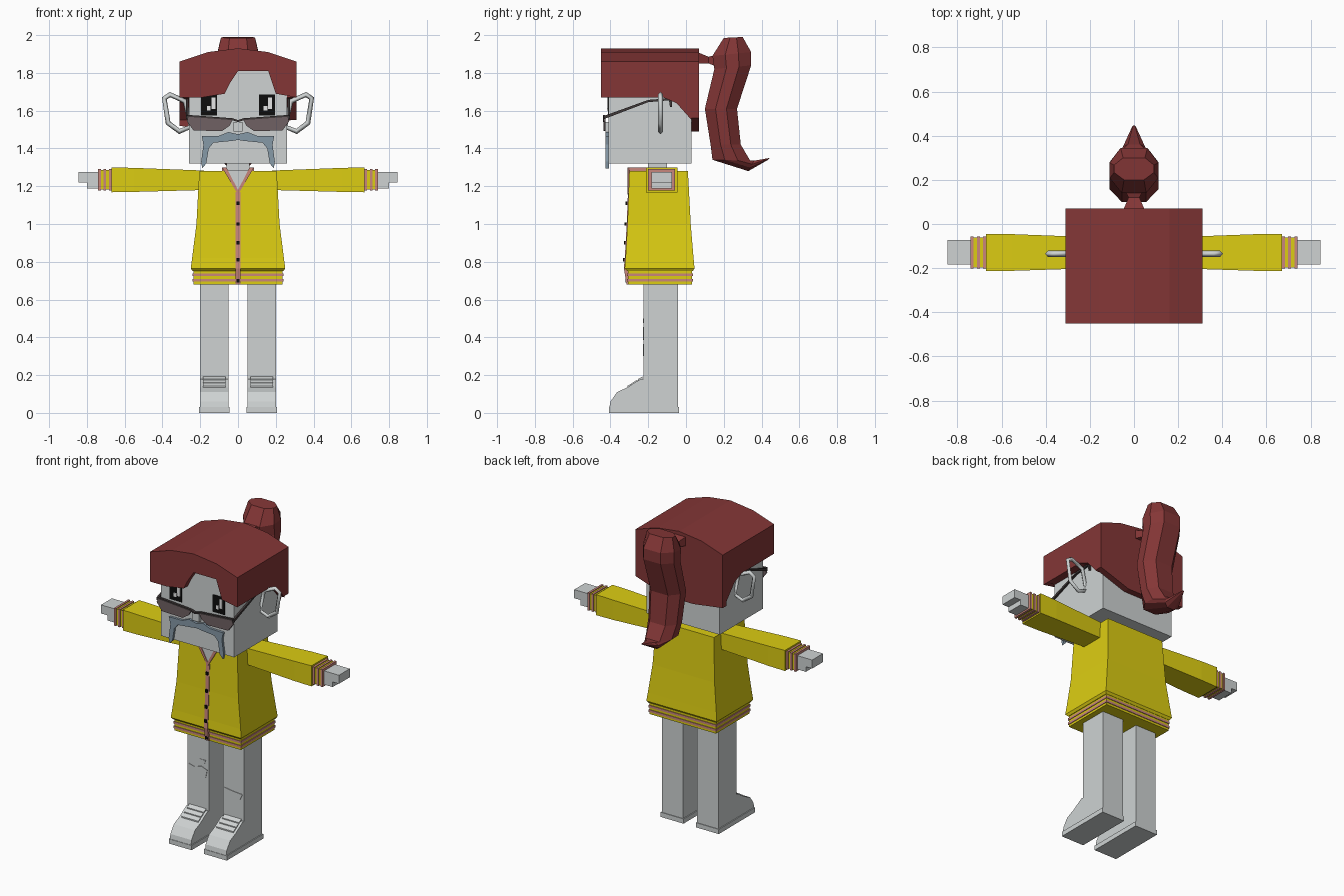
import bpy
import bmesh

cube = bpy.data.objects.get("Cube")
if cube:
    bpy.data.objects.remove(cube)


def material(name, r, g, b):
    m = bpy.data.materials.new(name)
    m.diffuse_color = (r, g, b, 1)
    m.use_nodes = True
    m.node_tree.nodes["Principled BSDF"].inputs["Base Color"].default_value = (r, g, b, 1)
    return m


SKIN = material("pale grey", .62, .65, .65)
HAIR = material("dark red", .23, .037, .037)
COAT = material("yellow", .72, .61, .006)
PINK = material("salmon trim", .58, .24, .2)
BLUE = material("blue grey", .24, .32, .39)
LENS = material("tinted lens", .16, .12, .125)
DARK = material("dark frame", .05, .04, .04)
BLACK = material("black", .004, .004, .004)
WHITE = material("white", .85, .85, .85)


def loft(name, rings, mat, side=1):
    """Skin a series of matching rings and cap both ends; side -1 mirrors in x."""
    bm = bmesh.new()
    loops = [[bm.verts.new((x * side, y, z)) for x, y, z in ring] for ring in rings]
    n = len(loops[0])
    for a, b in zip(loops, loops[1:]):
        for i in range(n):
            j = (i + 1) % n
            bm.faces.new((a[i], a[j], b[j], b[i]))
    bm.faces.new(loops[0])
    bm.faces.new(loops[-1])
    bmesh.ops.recalc_face_normals(bm, faces=bm.faces)
    me = bpy.data.meshes.new(name)
    bm.to_mesh(me)
    bm.free()
    me.materials.append(mat)
    ob = bpy.data.objects.new(name, me)
    bpy.context.collection.objects.link(ob)
    return ob


def prism(name, axis, pts, lo, hi, mat, side=1):
    """Extrude a 2D outline along an axis."""
    place = {"x": lambda u, v, w: (w, u, v),
             "y": lambda u, v, w: (u, w, v),
             "z": lambda u, v, w: (u, v, w)}[axis]
    return loft(name, [[place(u, v, w) for u, v in pts] for w in (lo, hi)], mat, side)


def rect(a0, a1, b0, b1):
    return [(a0, b0), (a1, b0), (a1, b1), (a0, b1)]


def box(name, x0, x1, y0, y1, z0, z1, mat, side=1):
    return prism(name, "z", rect(x0, x1, y0, y1), z0, z1, mat, side)


# Head, neck and nose
box("head", -.26, .26, -.41, .03, 1.32, 1.84, SKIN)
box("neck", -.06, .06, -.2, -.1, 1.25, 1.33, SKIN)
box("nose", -.025, .025, -.43, -.405, 1.49, 1.54, SKIN)

# Hair: arched cap between a cut fringe and a back panel, plus side panels
arch = [(.31, 1.86), (.16, 1.91), (0, 1.93), (-.16, 1.91), (-.31, 1.86)]
prism("hair_cap", "y", arch + [(-.31, 1.82), (.31, 1.82)], -.41, .03, HAIR)
prism("hair_fringe", "y", arch + [(-.31, 1.67), (-.19, 1.67), (-.07, 1.69), (-.04, 1.75), (0, 1.81),
                                  (.16, 1.81), (.2, 1.69), (.31, 1.67)], -.45, -.41, HAIR)
prism("hair_back", "y", arch + [(-.31, 1.52), (-.1, 1.49), (.1, 1.49), (.31, 1.56)], .03, .07, HAIR)
for s, side_name in ((1, "left"), (-1, "right")):
    prism(side_name + "_hair_side", "x", [(-.41, 1.82), (.03, 1.82), (.03, 1.55), (-.05, 1.64),
                                          (-.12, 1.67), (-.41, 1.67)], .26, .31, HAIR, s)

# Ponytail: eight-sided rings given as front point, back point and half width
tail = [((.2, 1.985), (.3, 1.99), .09), ((.14, 1.89), (.345, 1.91), .11),
        ((.15, 1.82), (.345, 1.84), .11), ((.1, 1.61), (.27, 1.61), .11),
        ((.13, 1.42), (.29, 1.42), .1), ((.14, 1.34), (.34, 1.335), .09),
        ((.33, 1.28), (.36, 1.335), .05), ((.435, 1.34), (.445, 1.35), .008)]
section = [(0, .5), (.33, 1), (.67, 1), (1, .55)]
section += [(t, -w) for t, w in reversed(section)]
loft("ponytail", [[(w * hw, f[0] + t * (b[0] - f[0]), f[1] + t * (b[1] - f[1])) for t, w in section]
                  for f, b, hw in tail], HAIR)
loft("ponytail_tie", [[(x, y, z) for x, z in rect(-w, w, z0, z1)] for y, w, z0, z1 in
                      ((.06, .05, 1.85, 1.91), (.12, .025, 1.85, 1.885), (.17, .05, 1.83, 1.9))], HAIR)

# Coat body with striped hem
loft("coat_body", [[(x, y, z) for x, y in rect(-w, w, y0, y1)] for z, w, y0, y1 in
                   ((.75, .24, -.31, .035), (.765, .25, -.325, .045), (.82, .243, -.32, .04),
                    (1.0, .22, -.31, .025), (1.28, .205, -.3, .01))], COAT)
for i in range(5):
    grow = .004 * (i % 2)
    box("hem_stripe", -.236 - grow, .236 + grow, -.308 - grow, .033 + grow,
        .68 + i * .0145, .6945 + i * .0145, (COAT, PINK)[i % 2])

# Front trim, buttons and open collar
prism("front_trim", "x", [(-.314, .68), (-.329, .765), (-.324, .82), (-.314, 1.0), (-.307, 1.17),
                          (-.29, 1.17), (-.29, .68)], -.013, .013, PINK)
for z in (.7, .73, .81, .9, 1.0, 1.11):
    y = -.304 - .045 * (1.28 - z) if z > .75 else -.313
    box("button", -.008, .008, y - .008, y + .01, z - .009, z + .009, BLACK)
prism("open_neck", "y", [(0, 1.17), (.06, 1.285), (-.06, 1.285)], -.306, -.298, SKIN)
for s in (1, -1):
    prism("collar_edge", "y", [(0, 1.155), (.085, 1.3), (.062, 1.3), (0, 1.18)], -.31, -.295, PINK, s)
    box("collar_side", .062, .085, -.3, -.09, 1.275, 1.3, PINK, s)

# Moustache half outline
moustache = [(0, 1.445), (.03, 1.44), (.13, 1.43), (.155, 1.4), (.168, 1.32), (.19, 1.295),
             (.195, 1.33), (.183, 1.42), (.192, 1.465), (.1, 1.467), (.05, 1.487), (0, 1.475)]
ear_loop = [(.28, 1.65), (.36, 1.685), (.39, 1.665), (.37, 1.535), (.31, 1.49), (.25, 1.515)]

for s, side_name in ((1, "left_"), (-1, "right_")):
    # Face details
    prism(side_name + "moustache", "y", moustache, -.425, -.408, BLUE, s)
    box(side_name + "eye", .11, .195, -.414, -.405, 1.575, 1.685, BLACK, s)
    c = .15 * s
    box(side_name + "eye_glint", c + .01, c + .03, -.417, -.413, 1.61, 1.67, WHITE)
    box(side_name + "eye_spark", c - .015, c + .005, -.417, -.413, 1.6, 1.625, WHITE)

    # Glasses
    prism(side_name + "lens", "y", [(.03, 1.55), (.26, 1.568), (.272, 1.545), (.235, 1.495),
                                    (.085, 1.492), (.045, 1.52)], -.437, -.427, LENS, s)
    prism(side_name + "lens_rim", "y", [(0, 1.54), (.03, 1.55), (.27, 1.568), (.27, 1.578),
                                        (.03, 1.56), (0, 1.55)], -.44, -.425, DARK, s)
    prism(side_name + "temple", "x", [(-.435, 1.555), (-.2, 1.645), (-.09, 1.655), (-.085, 1.62),
                                      (-.075, 1.62), (-.075, 1.667), (-.2, 1.657), (-.435, 1.572)],
          .263, .275, DARK, s)

    # Hoop ear made from a bevelled closed path
    cu = bpy.data.curves.new(side_name + "ear", "CURVE")
    cu.dimensions = "3D"
    cu.bevel_depth = .014
    cu.bevel_resolution = 0
    sp = cu.splines.new("POLY")
    sp.points.add(len(ear_loop) - 1)
    for p, (x, z) in zip(sp.points, ear_loop):
        p.co = (x * s, -.135, z, 1)
    sp.use_cyclic_u = True
    cu.materials.append(SKIN)
    bpy.context.collection.objects.link(bpy.data.objects.new(side_name + "ear", cu))

    # Sleeve, striped cuff and hand
    loft(side_name + "sleeve", [[(x, y, z) for y, z in rect(y0, y1, z0, z1)] for x, y0, y1, z0, z1 in
                                ((.18, -.2, -.06, 1.18, 1.283), (.55, -.212, -.046, 1.17, 1.297),
                                 (.67, -.212, -.046, 1.168, 1.3))], COAT, s)
    for i in range(5):
        g = .005 * (i % 2 == 0)
        box(side_name + "cuff_stripe", .67 + i * .014, .684 + i * .014, -.196 - g, -.062 + g,
            1.182 - g, 1.285 + g, (PINK, COAT)[i % 2], s)
    box(side_name + "palm", .73, .8, -.183, -.073, 1.187, 1.275, SKIN, s)
    box(side_name + "fingers", .8, .845, -.183, -.073, 1.22, 1.275, SKIN, s)

    # Leg and shoe
    box(side_name + "leg", .05, .2, -.225, -.042, .02, .74, SKIN, s)
    box(side_name + "sole", .044, .206, -.408, -.038, 0, .03, SKIN, s)
    prism(side_name + "shoe", "x", [(-.405, .03), (-.4, .06), (-.365, .11), (-.31, .135), (-.24, .18),
                                    (-.22, .18), (-.22, .03)], .05, .2, SKIN, s)
    for i in range(3):
        y, z = -.31 + i * .028, .135 + i * .018
        prism(side_name + "lace", "x", [(y, z - .01), (y, z + .008), (y + .024, z + .022),
                                        (y + .024, z)], .065, .185, SKIN, s)

# Torn knee patches
knees = {"right_knee_patch": [(-.19, .45), (-.15, .44), (-.1, .455), (-.06, .44), (-.07, .39), (-.17, .385)],
         "right_small_patch": [(-.14, .475), (-.08, .475), (-.07, .5), (-.11, .5)],
         "left_knee_patch": [(.06, .365), (.12, .355), (.19, .35), (.17, .305), (.11, .3), (.07, .33)]}
for name, outline in knees.items():
    prism(name, "y", outline, -.228, -.223, SKIN)
